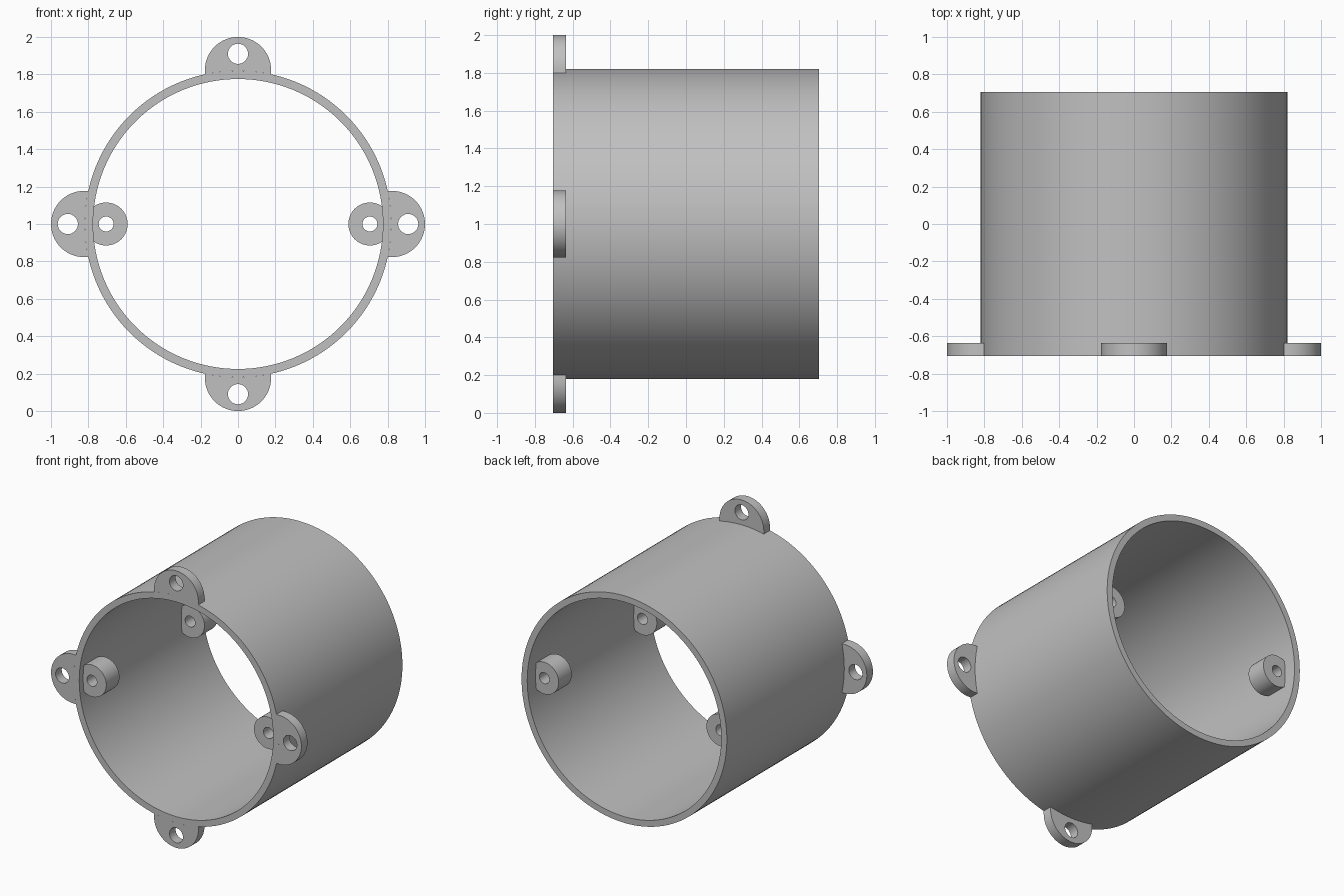
import bpy
import bmesh
from math import radians, pi, cos, sin, asin, acos
from mathutils import Matrix

cube = bpy.data.objects.get("Cube")
if cube:
    bpy.data.objects.remove(cube, do_unlink=True)

# Single plain grey
grey = bpy.data.materials.new("plain grey")
grey.use_nodes = True
COLOR = (0.53, 0.53, 0.53, 1.0)
grey.diffuse_color = COLOR
grey.node_tree.nodes["Principled BSDF"].inputs["Base Color"].default_value = COLOR

HALF = 0.705       # half the tube length
OUTER, INNER = 0.82, 0.775


def arc(cx, r, a0, a1, n):
    return [(cx + r * cos(a0 + (a1 - a0) * i / n), r * sin(a0 + (a1 - a0) * i / n))
            for i in range(n + 1)]


def circle(cx, r, n):
    return arc(cx, r, 0, 2 * pi, n)[:-1]


def plate(name, loops, y0, y1, turn=0):
    """Extrude an outline with holes from y0 to y1, turned about the tube axis."""
    curve = bpy.data.curves.new(name, "CURVE")
    curve.dimensions = "2D"
    curve.fill_mode = "BOTH"
    curve.extrude = (y1 - y0) / 2
    for loop in loops:
        spline = curve.splines.new("POLY")
        spline.points.add(len(loop) - 1)
        for point, (x, z) in zip(spline.points, loop):
            point.co = (x, z, 0, 1)
        spline.use_cyclic_u = True
    temp = bpy.data.objects.new(name + "_outline", curve)
    bpy.context.collection.objects.link(temp)
    bpy.context.view_layer.update()
    mesh = bpy.data.meshes.new_from_object(
        temp.evaluated_get(bpy.context.evaluated_depsgraph_get()))
    bpy.data.objects.remove(temp, do_unlink=True)

    bm = bmesh.new()
    bm.from_mesh(mesh)
    bmesh.ops.remove_doubles(bm, verts=bm.verts, dist=0.0001)
    place = (Matrix.Translation((0, (y0 + y1) / 2, 1)) @ Matrix.Rotation(radians(90), 4, "X")
             @ Matrix.Rotation(turn, 4, "Z"))
    bmesh.ops.transform(bm, matrix=place, verts=bm.verts)
    bmesh.ops.recalc_face_normals(bm, faces=bm.faces)
    bm.to_mesh(mesh)
    bm.free()

    mesh.name = name
    mesh.materials.clear()
    mesh.materials.append(grey)
    obj = bpy.data.objects.new(name, mesh)
    bpy.context.collection.objects.link(obj)
    bpy.ops.object.select_all(action="DESELECT")
    obj.select_set(True)
    bpy.context.view_layer.objects.active = obj
    bpy.ops.object.shade_smooth_by_angle(angle=radians(30))
    return obj


# Open tube
plate("tube", [circle(0, OUTER, 128), circle(0, INNER, 128)], -HALF, HALF)

# Four mounting ears, with inner edges following the tube
EAR = 0.177
half_angle = asin(EAR / OUTER)
ear = arc(1 - EAR, EAR, -pi / 2, pi / 2, 32) + arc(0, OUTER, half_angle, -half_angle, 12)
ear_hole = circle(0.91, 0.054, 32)
for i, side in enumerate(("left", "top", "right", "bottom")):
    plate(side + "_ear", [ear, ear_hole], -HALF, -0.635, i * pi / 2)

# Screw bosses on the inner wall, flat against it, near both ends
BOSS_X, BOSS = 0.705, 0.115
start = acos((INNER - BOSS_X) / BOSS)
boss = arc(BOSS_X, BOSS, start, 2 * pi - start, 36)
boss_hole = circle(BOSS_X, 0.04, 24)
for end, y0, y1 in (("front", -0.66, -0.51), ("back", 0.46, 0.61)):
    for side, turn in (("left", 0), ("right", pi)):
        plate(end + "_" + side + "_boss", [boss, boss_hole], y0, y1, turn)
